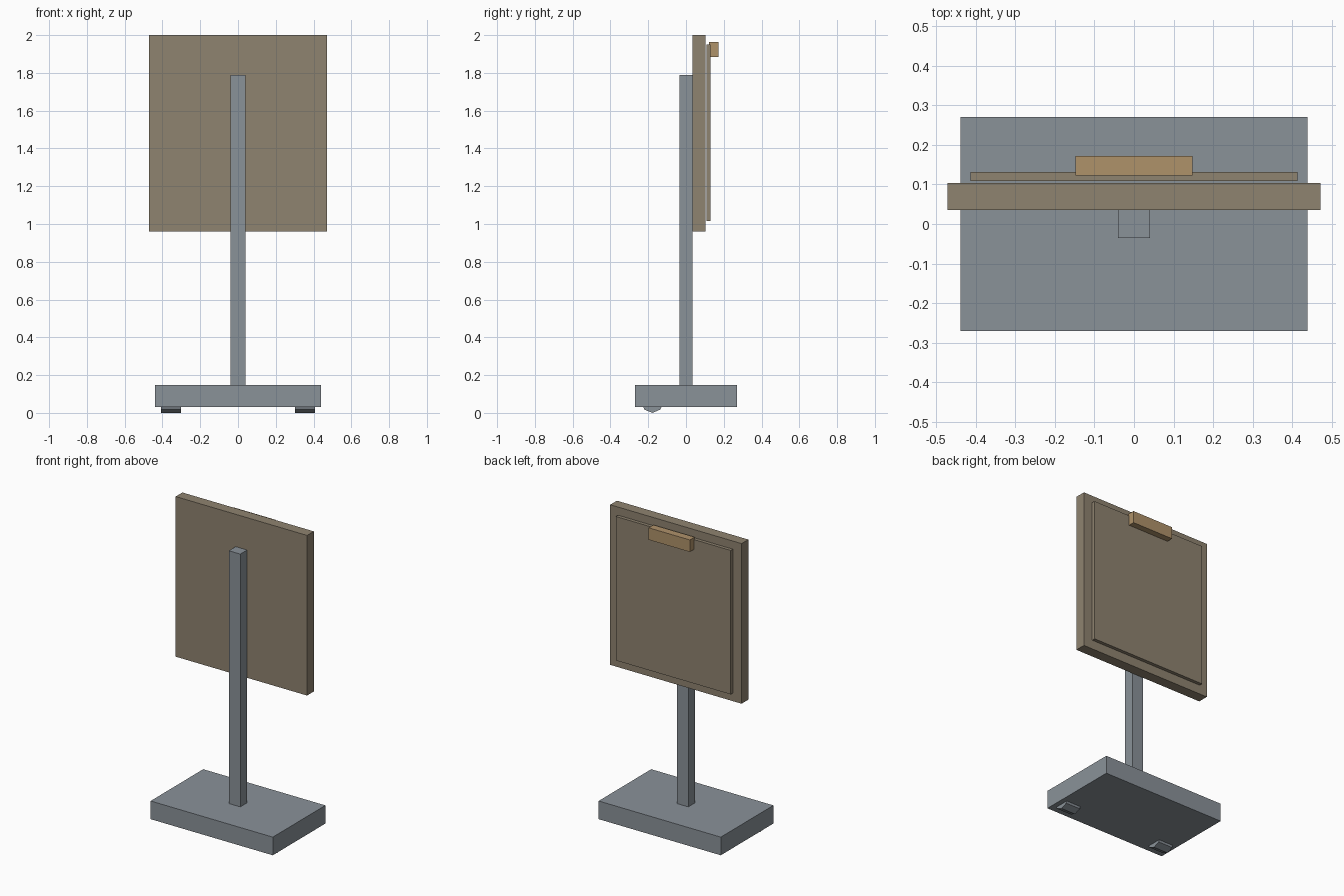
import bpy, bmesh, math
from mathutils import Matrix, Vector

if "Cube" in bpy.data.objects:
    bpy.data.objects.remove(bpy.data.objects["Cube"])


def material(name, rgb):
    m = bpy.data.materials.new(name)
    linear = [((c / 255 + 0.055) / 1.055) ** 2.4 for c in rgb]
    m.diffuse_color = (*linear, 1)
    m.use_nodes = True
    m.node_tree.nodes["Principled BSDF"].inputs["Base Color"].default_value = m.diffuse_color
    return m


steel = material("grey_steel", (138, 146, 153))
board = material("brown_board", (143, 131, 112))
wood = material("tan_wood", (175, 146, 106))


def finish(name, bm, mat):
    mesh = bpy.data.meshes.new(name)
    bm.to_mesh(mesh)
    bm.free()
    mesh.materials.append(mat)
    obj = bpy.data.objects.new(name, mesh)
    bpy.context.collection.objects.link(obj)
    return obj


def box(name, low, high, mat):
    """Box spanning two opposite corners."""
    low, high = Vector(low), Vector(high)
    bm = bmesh.new()
    bmesh.ops.create_cube(bm, size=1, matrix=Matrix.Translation((low + high) / 2)
                          @ Matrix.Diagonal((*(high - low), 1)))
    return finish(name, bm, mat)


def wheel(name, x, mat, radius=0.06, width=0.104):
    """Eight-sided roller along x, mostly sunk into the base."""
    bm = bmesh.new()
    bmesh.ops.create_cone(bm, cap_ends=True, segments=8, radius1=radius,
                          radius2=radius, depth=width,
                          matrix=Matrix.Translation((x, -0.178, radius))
                          @ Matrix.Rotation(math.pi / 2, 4, 'Y'))
    return finish(name, bm, mat)


# Stand
box("base", (-0.439, -0.27, 0.03), (0.439, 0.27, 0.148), steel)
box("post", (-0.041, -0.035, 0.148), (0.041, 0.035, 1.79), steel)
for side, x in (("left", -0.355), ("right", 0.355)):
    wheel(side + "_wheel", x, steel)

# Backboard, raised panel and clip on the rear
box("backboard", (-0.472, 0.035, 0.96), (0.472, 0.104, 2.0), board)
box("panel", (-0.413, 0.109, 1.015), (0.413, 0.131, 1.95), board)
box("clip", (-0.148, 0.123, 1.885), (0.148, 0.172, 1.963), wood)
